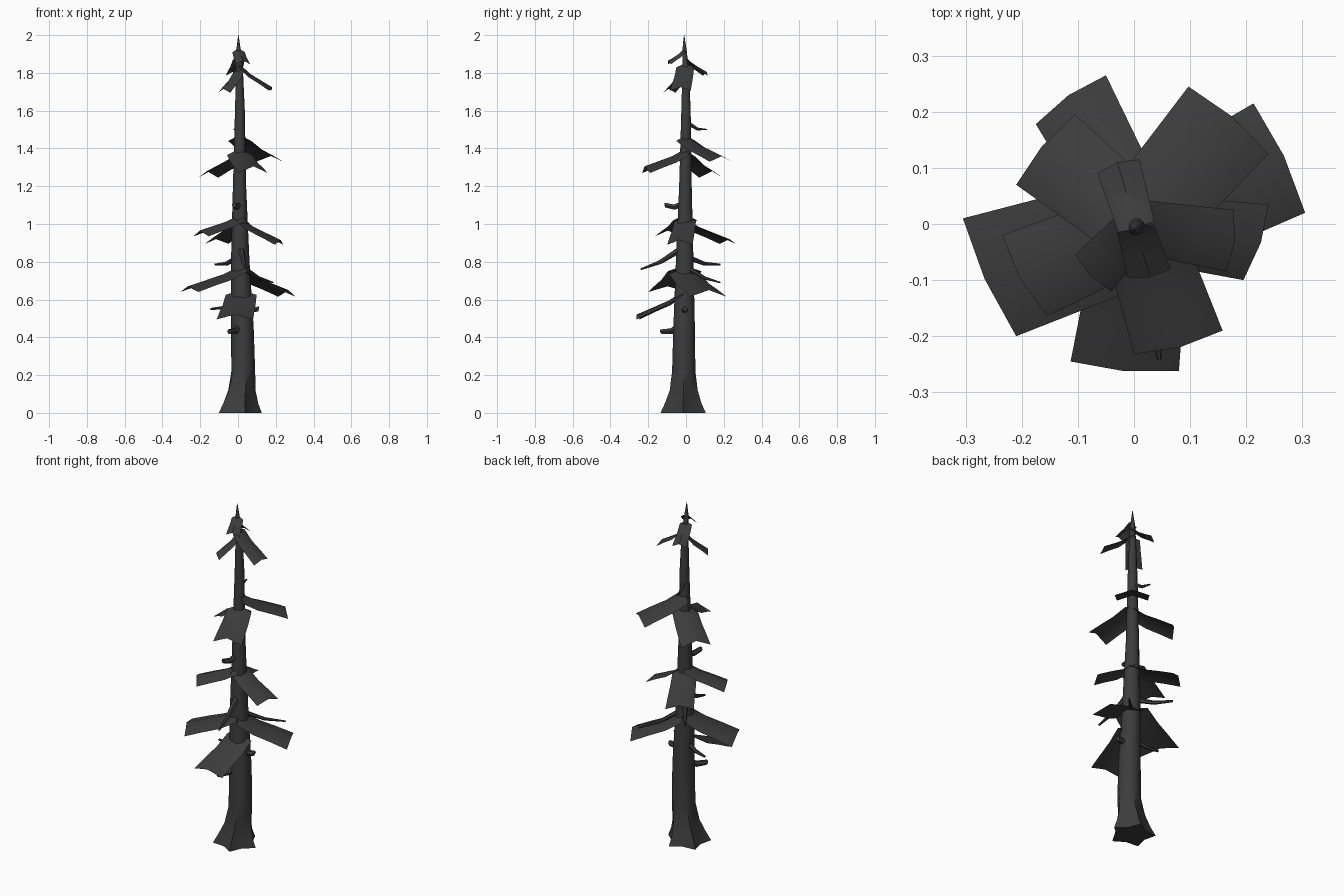
import bpy, bmesh, math
from mathutils import Vector

cube = bpy.data.objects.get("Cube")
if cube:
    bpy.data.objects.remove(cube, do_unlink=True)

GREY = (0.045, 0.045, 0.045, 1)
mat = bpy.data.materials.new("charcoal grey")
mat.use_nodes = True
mat.diffuse_color = GREY
bsdf = mat.node_tree.nodes["Principled BSDF"]
bsdf.inputs["Base Color"].default_value = GREY
bsdf.inputs["Roughness"].default_value = 0.9


def finish(name, bm, recalc=True):
    if recalc:
        bmesh.ops.recalc_face_normals(bm, faces=bm.faces)
    for f in bm.faces:
        f.smooth = True
    mesh = bpy.data.meshes.new(name)
    bm.to_mesh(mesh)
    bm.free()
    mesh.materials.append(mat)
    ob = bpy.data.objects.new(name, mesh)
    bpy.context.collection.objects.link(ob)
    bpy.ops.object.select_all(action='DESELECT')
    ob.select_set(True)
    bpy.context.view_layer.objects.active = ob
    bpy.ops.object.shade_smooth_by_angle(angle=math.radians(50))


def skin(bm, rings):
    """Bridge rings of equal size and cap both ends."""
    n = len(rings[0])
    for low, high in zip(rings, rings[1:]):
        for i in range(n):
            j = (i + 1) % n
            bm.faces.new((low[i], low[j], high[j], high[i]))
    bm.faces.new(rings[0][::-1])
    bm.faces.new(rings[-1])


# Trunk: height, centre x, centre y, radius, root lobe strength
TRUNK = [(0, 0, -.015, .105, .2), (.05, .005, -.015, .088, .16),
         (.12, .015, -.012, .072, .08), (.22, .026, -.012, .063, .03),
         (.45, .023, -.01, .06, 0), (.8, .012, -.007, .049, 0),
         (1.2, .008, -.003, .035, 0), (1.6, .01, 0, .026, 0),
         (1.82, .008, -.002, .018, 0), (1.92, .003, -.008, .012, 0),
         (2, .002, -.01, .001, 0)]
SIDES = 10


def build_trunk():
    bm = bmesh.new()
    rings = []
    for z, cx, cy, r, lobe in TRUNK:
        ring = []
        for i in range(SIDES):
            a = math.tau * i / SIDES
            rr = r * (1 + lobe * (1 if i % 2 == 0 else -1))
            ring.append(bm.verts.new((cx + rr * math.cos(a), cy + rr * math.sin(a), z)))
        rings.append(ring)
    skin(bm, rings)
    finish("trunk", bm)


def axis(z):
    """Centre of the trunk at a height."""
    for a, b in zip(TRUNK, TRUNK[1:]):
        if a[0] <= z <= b[0]:
            t = (z - a[0]) / (b[0] - a[0])
            return Vector((a[1], a[2], 0)).lerp(Vector((b[1], b[2], 0)), t) + Vector((0, 0, z))


def build_bough(name, left, right, base_z, tip_z, fold):
    """Drooping sheet folded along its middle, from the trunk to two outer corners."""
    bm = bmesh.new()
    left, right = Vector((*left, tip_z)), Vector((*right, tip_z))
    tip, half = (left + right) / 2, (left - right) / 2
    base = axis(base_z)
    outward = (tip - base).normalized()
    outward.z = 0
    rows = []
    for t, drop in ((0, 0), (.33, .42), (.67, .7), (1, 1)):
        mid = base.lerp(tip, t)
        mid.z = base_z + (tip_z - base_z) * drop
        row = []
        for s in (-1, 0, 1):
            p = mid + half * s * (.85 + .15 * t)
            p.z -= fold * abs(s)
            if s == 0 and t == 1:
                p += outward * .01
            row.append(bm.verts.new(p))
        rows.append(row)
    for a, b in zip(rows, rows[1:]):
        for i in range(2):
            bm.faces.new((a[i], b[i], b[i + 1], a[i + 1]))
    bm.normal_update()
    if sum(f.normal.z for f in bm.faces) < 0:
        bmesh.ops.reverse_faces(bm, faces=bm.faces)
    finish(name, bm, recalc=False)


def build_twig(name, base_z, tip, r0, r1):
    """Bare tapered branch with a slight kink."""
    bm = bmesh.new()
    base, tip = axis(base_z), Vector(tip)
    bend = base.lerp(tip, .55) - Vector((0, 0, .015))
    turn = (tip - base).to_track_quat('Z', 'Y')
    rings = []
    for p, r in ((base, r0), (bend, (r0 + r1) / 2), (tip, r1)):
        rings.append([bm.verts.new(p + turn @ Vector((r * math.cos(a), r * math.sin(a), 0)))
                      for a in (math.tau * i / 6 for i in range(6))])
    skin(bm, rings)
    finish(name, bm)


build_trunk()

# Boughs: two outer corners, height at the trunk, height at the tip, fold
BOUGHS = {
    "lower_bough_right": ((-.305, .01), (-.21, -.2), .78, .67, .03),
    "lower_bough_left": ((.213, .215), (.305, .02), .77, .65, .035),
    "lower_bough_front": ((-.113, -.245), (.08, -.262), .65, .52, .025),
    "middle_bough_right": ((-.235, -.02), (-.155, -.165), 1.05, .965, .03),
    "middle_bough_back": ((-.175, .178), (-.05, .265), 1.03, .92, .025),
    "middle_bough_left": ((.24, .035), (.195, -.1), 1.04, .915, .025),
    "upper_bough_right": ((-.105, .195), (-.21, .07), 1.39, 1.28, .035),
    "upper_bough_back": ((.097, .245), (.24, .125), 1.47, 1.36, .03),
    "upper_bough_front": ((.158, -.19), (0, -.232), 1.4, 1.305, .035),
    "top_bough_left": ((.178, .025), (.165, -.085), 1.85, 1.725, .02),
    "top_bough_right": ((-.105, -.055), (-.04, -.12), 1.83, 1.715, .02),
    "top_bough_back": ((-.065, .09), (.01, .115), 1.89, 1.805, .02),
    "crown_bough_front": ((-.012, -.095), (.065, -.08), 1.93, 1.865, .02),
}
for name, spec in BOUGHS.items():
    build_bough(name, *spec)

# Bare twigs and broken stubs: height at the trunk, tip, radii
TWIGS = [(.47, (-.045, -.13, .43), .02, .014), (.57, (.11, -.005, .55), .02, .015),
         (.6, (-.145, .03, .55), .016, .006), (.88, (.045, -.24, .76), .02, .005),
         (.83, (-.12, .18, .785), .016, .006), (1.11, (-.02, -.11, 1.1), .017, .014),
         (1.54, (-.02, .11, 1.5), .013, .004), (.78, (.185, .18, .69), .014, .004)]
for i, spec in enumerate(TWIGS):
    build_twig(f"twig_{i + 1}", *spec)
